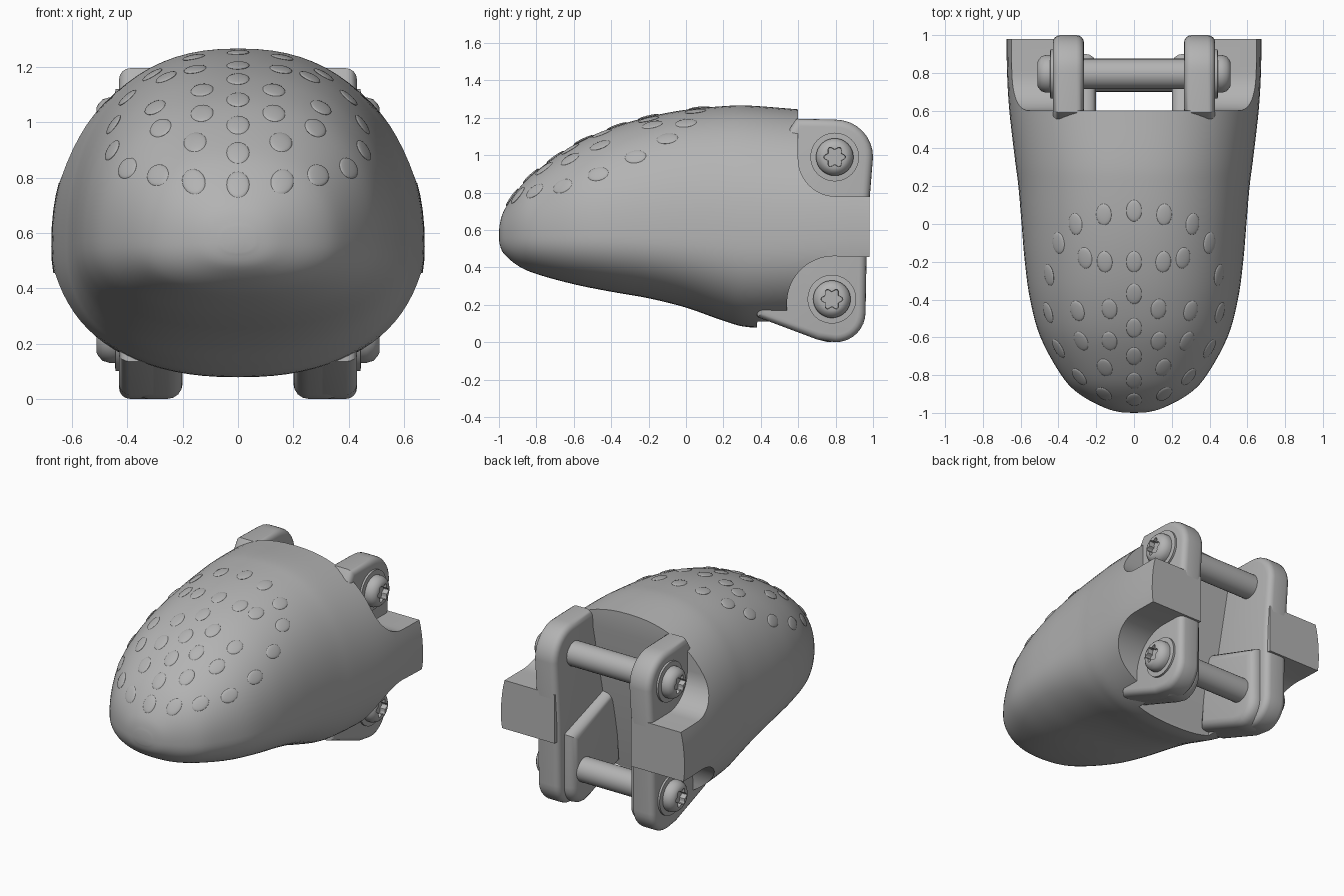
import bpy, bmesh, math
from mathutils import Matrix, Vector
from mathutils.bvhtree import BVHTree

if "Cube" in bpy.data.objects:
    bpy.data.objects.remove(bpy.data.objects["Cube"])

grey = bpy.data.materials.new("plain_grey")
grey.use_nodes = True
colour = (0.45, 0.45, 0.45, 1)
grey.diffuse_color = colour
grey.node_tree.nodes["Principled BSDF"].inputs["Base Color"].default_value = colour


def finish(name, bm, angle=35):
    bmesh.ops.recalc_face_normals(bm, faces=bm.faces)
    mesh = bpy.data.meshes.new(name)
    bm.to_mesh(mesh)
    bm.free()
    mesh.materials.append(grey)
    obj = bpy.data.objects.new(name, mesh)
    bpy.context.collection.objects.link(obj)
    select(obj)
    bpy.ops.object.shade_smooth_by_angle(angle=math.radians(angle))
    return obj


def select(obj):
    bpy.ops.object.select_all(action="DESELECT")
    obj.select_set(True)
    bpy.context.view_layer.objects.active = obj


def prism(name, outline, x0, x1, bevel=0):
    """Extrude a side (y, z) outline from x0 to x1."""
    bm = bmesh.new()
    rings = [[bm.verts.new((x, y, z)) for y, z in outline] for x in (x0, x1)]
    n = len(outline)
    caps = [bm.faces.new(r) for r in rings]
    for i in range(n):
        j = (i + 1) % n
        bm.faces.new((rings[0][i], rings[0][j], rings[1][j], rings[1][i]))
    bmesh.ops.recalc_face_normals(bm, faces=bm.faces)
    if bevel:
        edges = list({e for f in caps for e in f.edges})
        bmesh.ops.bevel(bm, geom=edges, offset=bevel, segments=4, profile=0.5, affect="EDGES")
    return finish(name, bm)


def arc(cy, cz, r, a0, a1, n=12):
    angles = [math.radians(a0 + (a1 - a0) * i / n) for i in range(n + 1)]
    return [(cy + r * math.cos(a), cz + r * math.sin(a)) for a in angles]


def lathe(name, profile, y, z, side, segments=48):
    """Revolve (x, radius, lobe) points about an x axis; lobe makes a star."""
    bm = bmesh.new()
    rings = []
    for x, r, lobe in profile:
        ring = []
        for i in range(segments):
            a = math.tau * i / segments
            rr = r * (1 + lobe * math.cos(6 * a))
            ring.append(bm.verts.new((x * side, y + rr * math.cos(a), z + rr * math.sin(a))))
        rings.append(ring)
    for a, b in zip(rings, rings[1:]):
        for i in range(segments):
            j = (i + 1) % segments
            bm.faces.new((a[i], a[j], b[j], b[i]))
    bm.faces.new(rings[0])
    bm.faces.new(rings[-1])
    return finish(name, bm)


# Body stations: y, half width, top, bottom, height of widest line
stations = [Vector(s) for s in (
    (-0.998, 0.06, 0.62, 0.53, 0.57), (-0.975, 0.15, 0.70, 0.475, 0.57),
    (-0.9, 0.29, 0.815, 0.41, 0.57), (-0.8, 0.385, 0.915, 0.365, 0.57),
    (-0.6, 0.495, 1.055, 0.31, 0.57), (-0.4, 0.55, 1.145, 0.27, 0.57),
    (-0.2, 0.578, 1.205, 0.235, 0.565), (0, 0.595, 1.243, 0.185, 0.56),
    (0.2, 0.612, 1.262, 0.115, 0.555), (0.34, 0.63, 1.265, 0.08, 0.55),
    (0.6, 0.66, 1.245, 0.08, 0.55), (0.8, 0.672, 1.23, 0.08, 0.55),
    (0.98, 0.675, 1.21, 0.08, 0.55))]


def spline(points, steps):
    out = []
    for i in range(len(points) - 1):
        p0, p1 = points[max(i - 1, 0)], points[i]
        p2, p3 = points[i + 1], points[min(i + 2, len(points) - 1)]
        for k in range(steps):
            t = k / steps
            out.append(0.5 * (2 * p1 + (p2 - p0) * t + (2 * p0 - 5 * p1 + 4 * p2 - p3) * t * t
                              + (3 * p1 - p0 - 3 * p2 + p3) * t ** 3))
    return out + [points[-1]]


# Rounded body shell
bm = bmesh.new()
count = 80
power = 0.87
previous = None
for y, half, top, bottom, mid in spline(stations, 5):
    ring = []
    for i in range(count):
        a = math.tau * i / count
        c, s = math.cos(a), math.sin(a)
        x = half * math.copysign(abs(c) ** power, c)
        height = (top - mid) if s >= 0 else (mid - bottom)
        ring.append(bm.verts.new((x, y, mid + height * math.copysign(abs(s) ** power, s))))
    if previous:
        for i in range(count):
            j = (i + 1) % count
            bm.faces.new((previous[i], previous[j], ring[j], ring[i]))
    else:
        tip = bm.verts.new((0, -1, 0.57))
        for i in range(count):
            bm.faces.new((tip, ring[i], ring[(i + 1) % count]))
    previous = ring
bm.faces.new(previous)
bmesh.ops.recalc_face_normals(bm, faces=bm.faces)
tree = BVHTree.FromBMesh(bm)
body = finish("body", bm)

# Rear slot and the pockets around the bolt heads
upper = [(0.6, 1.5)] + arc(0.8, 0.98, 0.2, 180, 270) + [(1.2, 0.775), (1.2, 1.5)]
lower = [(0.54, -0.2)] + arc(0.79, 0.21, 0.25, 180, 90) + [(1.2, 0.45), (1.2, -0.2)]
slot = [(0.6, 1.5), (0.6, 1.1), (0.38, 0.1), (0.36, -0.2), (1.2, -0.2), (1.2, 1.5)]
cutters = [prism("slot_cutter", slot, -0.28, 0.28)]
for side in (-1, 1):
    for shape in (upper, lower):
        cutters.append(prism("pocket_cutter", shape, 0.275 * side, 0.9 * side))
for cutter in cutters:
    cutter.hide_render = True
    select(body)
    mod = body.modifiers.new("cut", "BOOLEAN")
    mod.operation = "DIFFERENCE"
    mod.solver = "EXACT"
    mod.object = cutter
    bpy.ops.object.modifier_apply(modifier=mod.name)
    bpy.data.objects.remove(cutter)
select(body)
bpy.ops.object.shade_smooth_by_angle(angle=math.radians(35))

# Hinge lugs, inner pads and bolt heads on both sides
lug = ([(0.38, 0.135), (0.7, 0.015)] + arc(0.8, 0.16, 0.16, 270, 360, 8)
       + [(0.968, 0.6)] + arc(0.8, 0.99, 0.2, 0, 90, 8) + [(0.59, 1.195), (0.5, 1.06), (0.4, 0.6)])
pad = ([(0.38, 0.135), (0.7, 0.015)] + arc(0.76, 0.14, 0.14, 270, 360, 6)
       + [(0.9, 0.49), (0.42, 0.65)])
head = [(0.4, 0.13, 0), (0.443, 0.13, 0), (0.445, 0.1, 0), (0.465, 0.1, 0), (0.49, 0.092, 0),
        (0.505, 0.075, 0), (0.512, 0.062, 0), (0.512, 0.05, 0.18), (0.475, 0.048, 0.18), (0.475, 0.01, 0)]
bolts = {"upper": (0.795, 0.99), "lower": (0.78, 0.23)}
for side, label in ((-1, "right"), (1, "left")):
    prism(label + "_lug", lug, 0.265 * side, 0.43 * side, 0.04)
    prism(label + "_inner_pad", pad, 0.2 * side, 0.38 * side, 0.055)
    for level, (y, z) in bolts.items():
        lathe(f"{label}_{level}_bolt_head", head, y, z, side)
for level, (y, z) in bolts.items():
    lathe(level + "_bolt_shaft", [(-0.3, 0.08, 0), (0.3, 0.08, 0)], y, z, 1)

# Slightly raised oval grip dots laid on the body surface
dots = [(0, y) for y in (0.07, -0.2, -0.37, -0.55, -0.7, -0.83, -0.93)]
pairs = [(0.16, 0.05), (0.31, 0), (0.4, -0.1), (0.45, -0.27), (0.455, -0.47), (0.4, -0.66),
         (0.29, -0.81), (0.26, -0.18), (0.3, -0.46), (0.28, -0.62), (0.155, -0.2),
         (0.13, -0.45), (0.13, -0.62), (0.155, -0.76), (0.16, -0.9)]
dots += [(x * s, y) for x, y in pairs for s in (-1, 1)]
bm = bmesh.new()
for x, y in dots:
    point, normal, _, _ = tree.ray_cast(Vector((x, y, 3)), Vector((0, 0, -1)))
    along = Vector((0, 1, 0))
    along = (along - normal * along.dot(normal)).normalized()
    turn = Matrix((along.cross(normal), along, normal)).transposed().to_4x4()
    place = Matrix.Translation(point) @ turn @ Matrix.Diagonal((0.041, 0.057, 0.008, 1))
    bmesh.ops.create_uvsphere(bm, u_segments=24, v_segments=10, radius=1, matrix=place)
finish("grip_dots", bm, 60)
